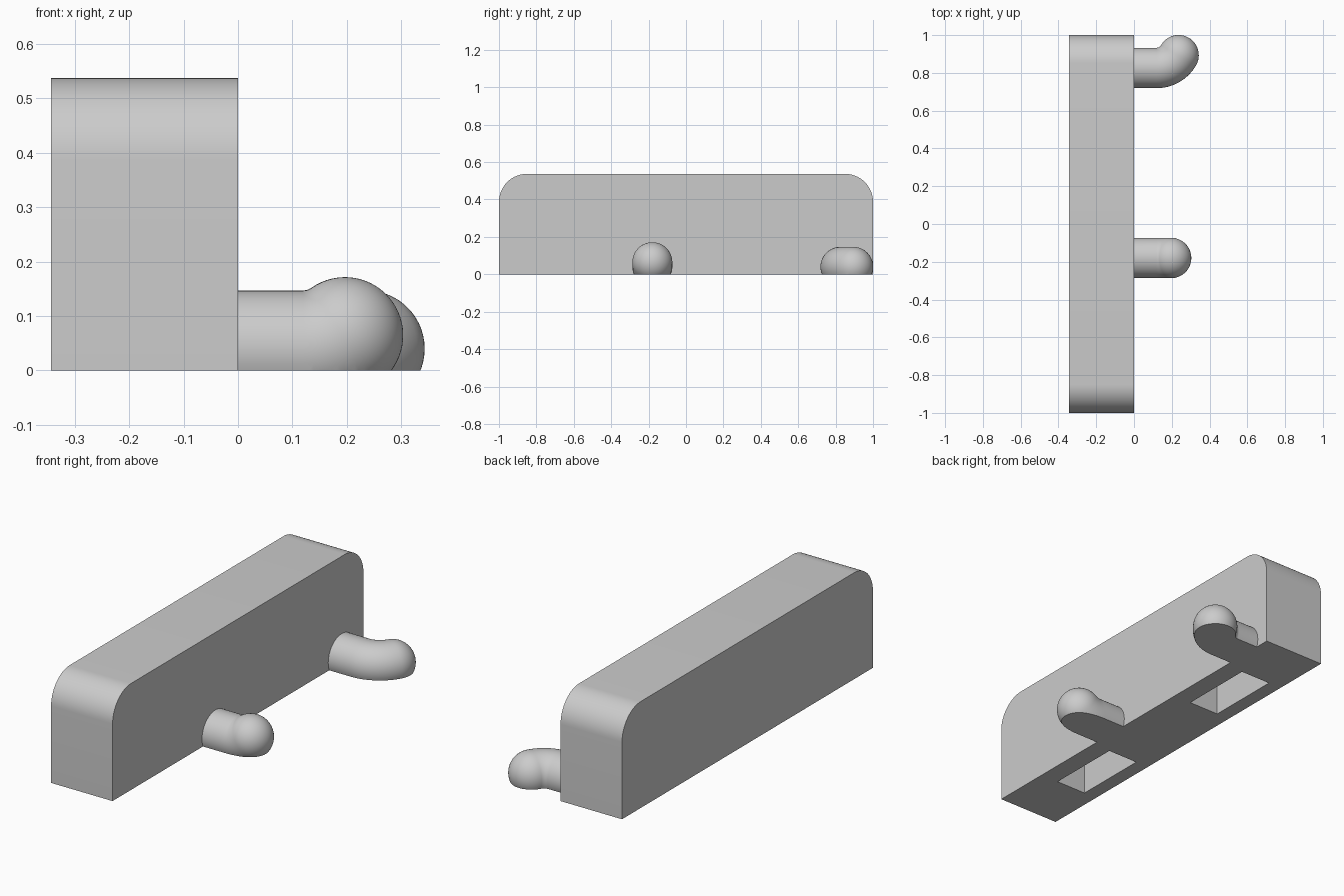
import bpy, bmesh, math
from mathutils import Vector, Matrix

if "Cube" in bpy.data.objects:
    bpy.data.objects.remove(bpy.data.objects["Cube"])

grey = bpy.data.materials.new("light_grey")
grey.use_nodes = True
grey.diffuse_color = (0.6, 0.6, 0.6, 1)
grey.node_tree.nodes["Principled BSDF"].inputs["Base Color"].default_value = grey.diffuse_color


def make_object(name, bm):
    bmesh.ops.recalc_face_normals(bm, faces=bm.faces)
    mesh = bpy.data.meshes.new(name)
    bm.to_mesh(mesh)
    bm.free()
    mesh.materials.append(grey)
    obj = bpy.data.objects.new(name, mesh)
    bpy.context.collection.objects.link(obj)
    return obj


def activate(obj):
    bpy.ops.object.select_all(action="DESELECT")
    obj.select_set(True)
    bpy.context.view_layer.objects.active = obj


def smooth(obj):
    activate(obj)
    bpy.ops.object.shade_smooth_by_angle(angle=math.radians(35))


def box(name, low, high):
    low, high = Vector(low), Vector(high)
    bm = bmesh.new()
    size = Matrix.Diagonal((*(high - low), 1))
    bmesh.ops.create_cube(bm, size=1, matrix=Matrix.Translation((low + high) / 2) @ size)
    return bm


# Block with rounded upper ends
DEPTH, HEIGHT, CORNER = 0.343, 0.537, 0.15
bm = box("block", (-DEPTH, -1, 0), (0, 1, HEIGHT))
ends = [e for e in bm.edges
        if all(v.co.z > 0.5 for v in e.verts) and abs(e.verts[0].co.y - e.verts[1].co.y) < 0.1]
bmesh.ops.bevel(bm, geom=ends, offset=CORNER, segments=16, profile=0.5, affect="EDGES")
block = make_object("block", bm)

# Rectangular sockets in the underside
for y in (-0.5, 0.5):
    cutter = make_object("socket_cutter", box("socket", (-0.27, y - 0.195, -0.1), (-0.1, y + 0.195, 0.25)))
    cutter.hide_render = True
    cut = block.modifiers.new("socket", "BOOLEAN")
    cut.operation, cut.object, cut.solver = "DIFFERENCE", cutter, "EXACT"
    activate(block)
    bpy.ops.object.modifier_apply(modifier=cut.name)
    bpy.data.objects.remove(cutter)
smooth(block)


# Round peg: straight tube, bend, then a domed tip, cut flat underneath
def peg(name, y, side, angle, radius=0.107, bend=0.135, start=0.119, sides=48):
    origin, along = Vector((0, y, 0.04)), Vector((1, 0, 0))
    angle = math.radians(angle)
    rings = [(origin, along, radius)]
    for i in range(17):
        a = angle * i / 16
        centre = origin + along * (start + bend * math.sin(a)) + side * bend * (1 - math.cos(a))
        rings.append((centre, along * math.cos(a) + side * math.sin(a), radius))
    tip, aim, _ = rings[-1]
    for i in range(1, 16):
        a = math.pi / 2 * i / 16
        rings.append((tip + aim * radius * math.sin(a), aim, radius * math.cos(a)))

    bm = bmesh.new()
    across = along.cross(side)
    loops = []
    for centre, direction, r in rings:
        up = across.cross(direction)
        turns = [2 * math.pi * k / sides for k in range(sides)]
        loops.append([bm.verts.new(centre + r * (up * math.cos(t) + across * math.sin(t))) for t in turns])
    for a, b in zip(loops, loops[1:]):
        for k in range(sides):
            n = (k + 1) % sides
            bm.faces.new((a[k], a[n], b[n], b[k]))
    pole = bm.verts.new(tip + aim * radius)
    for k in range(sides):
        bm.faces.new((loops[-1][k], loops[-1][(k + 1) % sides], pole))
    bm.faces.new(loops[0])

    cut = bmesh.ops.bisect_plane(bm, geom=bm.verts[:] + bm.edges[:] + bm.faces[:],
                                 plane_co=(0, 0, 0), plane_no=(0, 0, -1), clear_outer=True)
    rim = [e for e in bm.edges if e.is_boundary]
    bmesh.ops.holes_fill(bm, edges=rim, sides=0)
    bmesh.ops.recalc_face_normals(bm, faces=bm.faces)
    hidden = [f for f in bm.faces if all(v.co.x < 0.0001 for v in f.verts)]
    bmesh.ops.delete(bm, geom=hidden, context="FACES")
    smooth(make_object(name, bm))


peg("raised_peg", -0.18, Vector((0, 0, 1)), 35)
peg("hooked_peg", 0.826, Vector((0, 1, 0)), 60)
